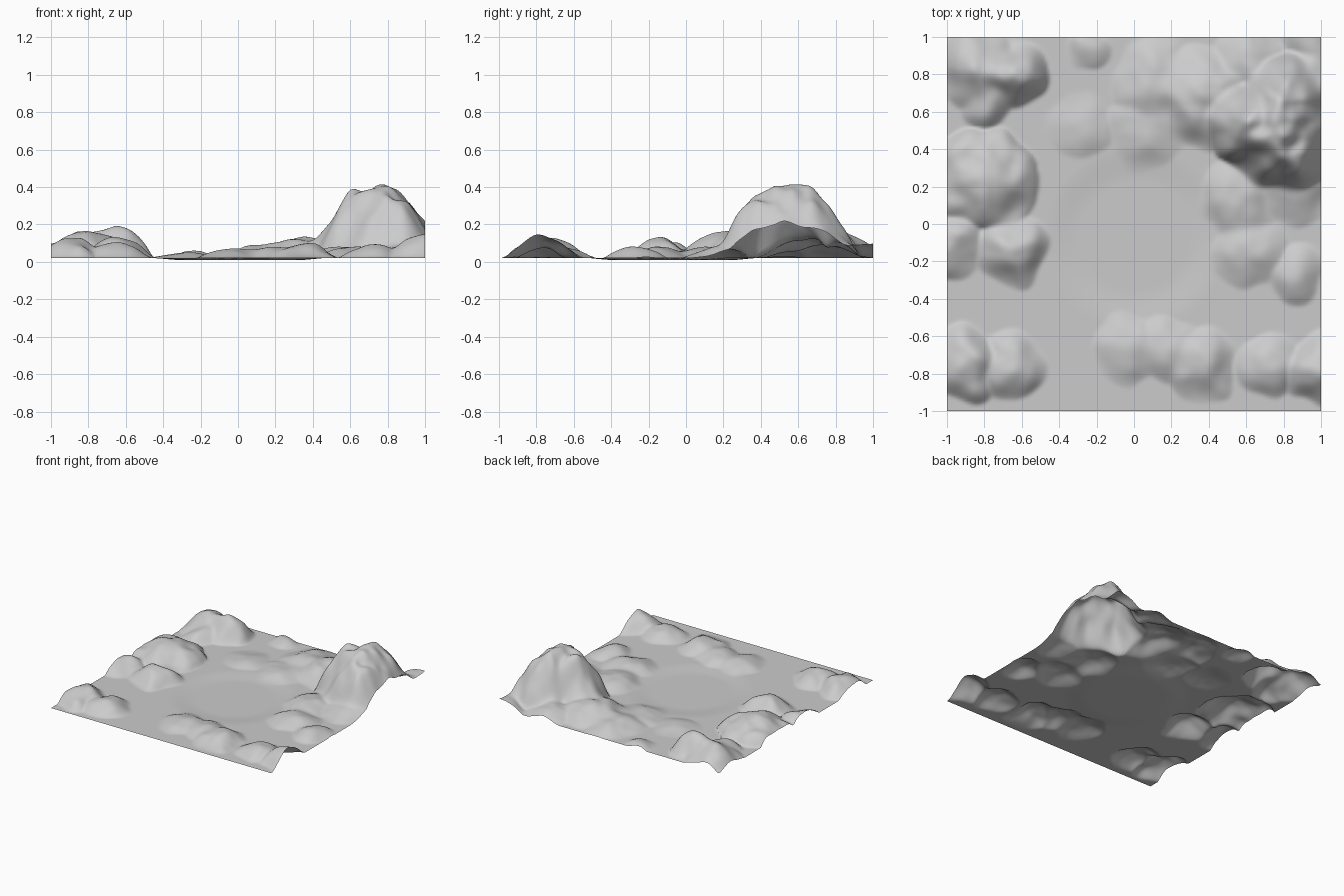
import bpy, bmesh, math
from mathutils import Vector, noise

N = 140          # grid divisions
GROUND = 0.02    # level of the flat land

# Round hills: x, y, radius, height (and optional steepness of the edge)
HILLS = [
    (0.79, 0.50, 0.36, 0.37), (0.62, 0.53, 0.24, 0.30, 1.1), (0.80, 0.66, 0.27, 0.28),  # main mountain
    (0.95, 0.76, 0.20, 0.14), (0.62, 0.86, 0.20, 0.08),
    (-0.80, 0.24, 0.28, 0.14, 0.9),                                    # round west hill
    (-0.64, 0.80, 0.20, 0.17), (-0.82, 0.83, 0.23, 0.14), (-0.78, 0.66, 0.16, 0.08),    # northwest
    (-0.66, -0.14, 0.21, 0.11), (-0.98, -0.10, 0.20, 0.08),            # west shore
    (-0.90, -0.75, 0.20, 0.11), (-0.66, -0.75, 0.19, 0.08),            # front left
    (-0.02, -0.67, 0.20, 0.05), (0.18, -0.67, 0.19, 0.06), (0.36, -0.75, 0.20, 0.08),   # front ridge
    (0.99, -0.78, 0.21, 0.12), (0.74, -0.76, 0.18, 0.07),              # front right
    (0.62, -0.14, 0.21, 0.06), (0.86, -0.26, 0.16, 0.06),              # east bumps
    (0.86, 0.24, 0.24, 0.07), (0.56, 0.14, 0.23, 0.06),                # mountain foot
    (0.36, 0.68, 0.30, 0.11), (0.12, 0.76, 0.24, 0.07),                # north slopes
    (0.06, 0.50, 0.22, 0.04), (-0.28, 0.53, 0.18, 0.03), (-0.25, 0.92, 0.11, 0.04),
    (0.98, 0.99, 0.22, 0.08),
]


def height(x, y):
    # Wobbled hill contours, blended so the tallest hill dominates
    p = Vector((x * 6, y * 6, 1.7))
    wx = x + 0.05 * noise.noise(p)
    wy = y + 0.05 * noise.noise(p + Vector((0, 0, 7)))
    total = 0.0
    for cx, cy, r, h, *edge in HILLS:
        d = ((wx - cx) ** 2 + (wy - cy) ** 2) / r ** 2
        if d < 1:
            total += (h * (1 - d) ** (edge[0] if edge else 1.4)) ** 3
    rough = 1 + 0.12 * noise.noise(p * 1.8)
    z = GROUND + rough * total ** (1 / 3)
    # Shallow basin in the middle
    d = math.hypot(x - 0.01, y + 0.07) / 0.49
    if d < 1:
        k = min(1.0, (1 - d) / 0.4)
        k = k * k * (3 - 2 * k)
        z = z * (1 - k) + 0.008 * k
    return z


# Terrain sheet
bm = bmesh.new()
bmesh.ops.create_grid(bm, x_segments=N, y_segments=N, size=1.0)
for v in bm.verts:
    v.co.z = height(v.co.x, v.co.y)
low = min(v.co.z for v in bm.verts)
for v in bm.verts:
    v.co.z -= low - 0.003
for f in bm.faces:
    f.smooth = True
mesh = bpy.data.meshes.new("terrain")
bm.to_mesh(mesh)
bm.free()
terrain = bpy.data.objects.new("terrain", mesh)
bpy.context.collection.objects.link(terrain)
# Flat land sits at 0.02 above the lowest point of the basin
terrain.location.z = 0.006
